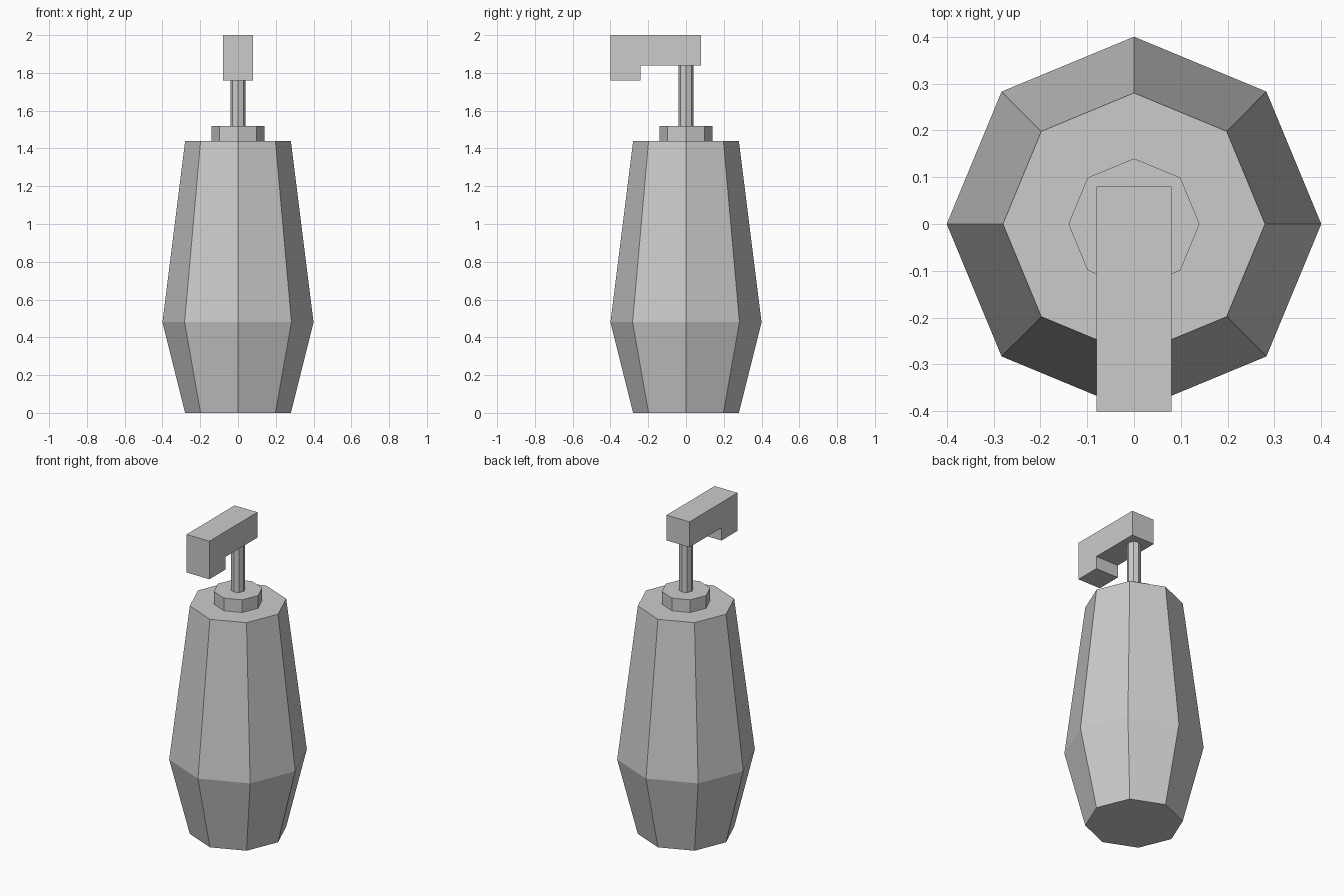
import bpy
import bmesh
from math import cos, sin, tau

if "Cube" in bpy.data.objects:
    bpy.data.objects.remove(bpy.data.objects["Cube"], do_unlink=True)

SIDES = 8

grey = bpy.data.materials.new("light grey")
grey.use_nodes = True
colour = (0.6, 0.6, 0.6, 1)
grey.diffuse_color = colour
grey.node_tree.nodes["Principled BSDF"].inputs["Base Color"].default_value = colour


def finish(name, bm):
    bmesh.ops.recalc_face_normals(bm, faces=bm.faces)
    mesh = bpy.data.meshes.new(name)
    bm.to_mesh(mesh)
    bm.free()
    mesh.materials.append(grey)
    obj = bpy.data.objects.new(name, mesh)
    bpy.context.collection.objects.link(obj)
    return obj


def turned(name, profile):
    """Capped octagonal solid through (radius, height) rings."""
    bm = bmesh.new()
    rings = [[bm.verts.new((r * cos(tau * i / SIDES), r * sin(tau * i / SIDES), z))
              for i in range(SIDES)] for r, z in profile]
    for low, high in zip(rings, rings[1:]):
        for i in range(SIDES):
            j = (i + 1) % SIDES
            bm.faces.new((low[i], low[j], high[j], high[i]))
    bm.faces.new(rings[0])
    bm.faces.new(rings[-1])
    return finish(name, bm)


def extruded(name, outline, half_width):
    """Side outline of (y, z) points extruded across x."""
    bm = bmesh.new()
    face = bm.faces.new([bm.verts.new((-half_width, y, z)) for y, z in outline])
    result = bmesh.ops.extrude_face_region(bm, geom=[face])
    moved = [v for v in result["geom"] if isinstance(v, bmesh.types.BMVert)]
    bmesh.ops.translate(bm, verts=moved, vec=(2 * half_width, 0, 0))
    # the extrude may drop or keep the first face, so make sure it is closed
    bmesh.ops.holes_fill(bm, edges=[e for e in bm.edges if e.is_boundary])
    return finish(name, bm)


# Bottle, collar and pump stem
turned("bottle_body", [(0.28, 0), (0.40, 0.48), (0.28, 1.44)])
turned("collar", [(0.14, 1.44), (0.14, 1.52)])
turned("pump_stem", [(0.04, 1.52), (0.04, 1.84)])

# Pump head with a downturned spout at the front
extruded("pump_head", [(-0.40, 1.76), (-0.24, 1.76), (-0.24, 1.84),
                       (0.08, 1.84), (0.08, 2.0), (-0.40, 2.0)], 0.08)
